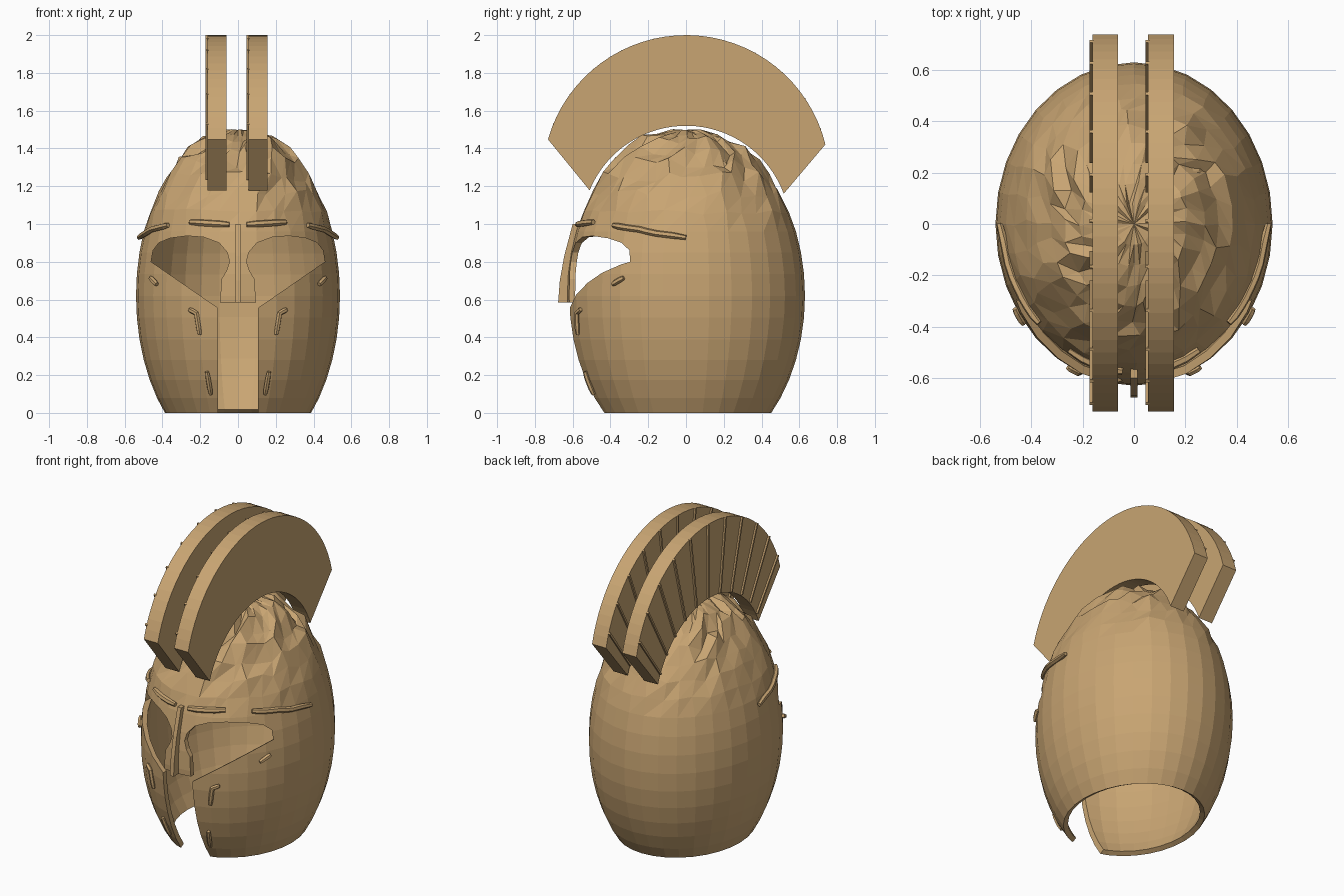
import bpy, bmesh, math, random
from mathutils import Matrix, Vector

random.seed(4)
cube = bpy.data.objects.get("Cube")
if cube:
    bpy.data.objects.remove(cube)

# Single clay colour
tan = bpy.data.materials.new("tan_clay")
tan.use_nodes = True
colour = (0.58, 0.375, 0.17, 1)
tan.diffuse_color = colour
tan.node_tree.nodes["Principled BSDF"].inputs["Base Color"].default_value = colour

RX, RY, RZ, CZ = 0.54, 0.63, 0.89, 0.62   # helmet ellipsoid


def add(name, bm):
    bmesh.ops.recalc_face_normals(bm, faces=bm.faces)
    mesh = bpy.data.meshes.new(name)
    bm.to_mesh(mesh)
    bm.free()
    obj = bpy.data.objects.new(name, mesh)
    bpy.context.collection.objects.link(obj)
    mesh.materials.append(tan)
    return obj


def prism(name, points, direction):
    """Extrude a closed outline along a direction."""
    bm = bmesh.new()
    face = bm.faces.new([bm.verts.new(p) for p in points])
    out = bmesh.ops.extrude_face_region(bm, geom=[face])
    moved = [v for v in out["geom"] if isinstance(v, bmesh.types.BMVert)]
    bmesh.ops.translate(bm, vec=direction, verts=moved)
    return add(name, bm)


# Helmet shell
bm = bmesh.new()
bmesh.ops.create_uvsphere(bm, u_segments=32, v_segments=24, radius=1)
bmesh.ops.transform(bm, matrix=Matrix.Translation((0, 0, CZ)) @ Matrix.Diagonal((RX, RY, RZ, 1)),
                    verts=bm.verts)
bmesh.ops.bisect_plane(bm, geom=bm.verts[:] + bm.edges[:] + bm.faces[:],
                       plane_co=(0, 0, 0), plane_no=(0, 0, -1), clear_outer=True)
helmet = add("helmet_shell", bm)
solid = helmet.modifiers.new("thickness", "SOLIDIFY")
solid.thickness, solid.offset = 0.032, -1

# Eye and mouth opening, mirrored about the nose guard
half = [(.095, .585), (.087, .71), (.062, .75), (.045, .8), (.057, .85), (.1, .9),
        (.18, .93), (.27, .937), (.36, .925), (.42, .9), (.45, .86), (.46, .8),
        (.105, .555), (.105, -.1)]
outline = half + [(-x, z) for x, z in reversed(half)]
cutter = prism("opening_cutter", [(x, -1, z) for x, z in outline], (0, 1, 0))
cutter.hide_render = True
cut = helmet.modifiers.new("opening", "BOOLEAN")
cut.operation, cut.solver, cut.object = "DIFFERENCE", "EXACT", cutter
bpy.context.view_layer.objects.active = helmet
for mod in ("thickness", "opening"):
    bpy.ops.object.modifier_apply(modifier=mod)
bpy.data.objects.remove(cutter)

# Rough hammered facets on the crown
bm = bmesh.new()
bm.from_mesh(helmet.data)
crown = [f for f in bm.faces if f.calc_center_median().z > 1.0]
bmesh.ops.triangulate(bm, faces=crown, quad_method="ALTERNATE")
for v in bm.verts:
    if v.co.z > 1.02:
        amount = min(1, (v.co.z - 0.9) * 3)
        ring = math.hypot(v.co.x, v.co.y)
        around = Vector((-v.co.y, v.co.x, 0)) * random.uniform(-.07, .07)
        out = Vector((v.co.x, v.co.y, 0)) * random.uniform(-.03, .03)
        rise = Vector((0, 0, random.uniform(-.03, .03) if ring > .2 else random.uniform(-.02, 0)))
        v.co += (around + out + rise) * amount
bm.to_mesh(helmet.data)
bm.free()

# Nose ridge
ridge = [(-.60, 1.0), (-.645, .83), (-.668, .7), (-.677, .585), (-.61, .585), (-.61, .8), (-.555, 1.0)]
prism("nose_ridge", [(-.013, y, z) for y, z in ridge], (.026, 0, 0))


# Raised strips that lie on the shell
def on_shell(x, z):
    level = 1 - ((z - CZ) / RZ) ** 2 - (x / RX) ** 2
    return Vector((x, -RY * math.sqrt(max(level, 0)), z))


def strip(name, path, radius, side):
    points = []
    for (x0, z0), (x1, z1) in zip(path, path[1:]):
        points += [on_shell(side * (x0 + (x1 - x0) * t / 4), z0 + (z1 - z0) * t / 4)
                   for t in range(4)]
    points.append(on_shell(side * path[-1][0], path[-1][1]))
    bm = bmesh.new()
    rings = []
    for i, p in enumerate(points):
        along = (points[min(i + 1, len(points) - 1)] - points[max(i - 1, 0)]).normalized()
        normal = Vector((p.x / RX ** 2, p.y / RY ** 2, (p.z - CZ) / RZ ** 2)).normalized()
        across = along.cross(normal).normalized()
        r = radius * (0.75 if i in (0, len(points) - 1) else 1)
        angles = [math.tau * k / 6 for k in range(6)]
        rings.append([bm.verts.new(p + normal * .006 + (across * math.cos(a) + normal * math.sin(a)) * r)
                      for a in angles])
    for a, b in zip(rings, rings[1:]):
        for k in range(6):
            j = (k + 1) % 6
            bm.faces.new((a[k], a[j], b[j], b[k]))
    bm.faces.new(rings[0])
    bm.faces.new(rings[-1])
    add(name, bm)


strips = {
    "inner_brow": ([(.045, .995), (.25, 1.008)], .018),
    "outer_brow": ([(.365, .992), (.45, .97), (.518, .927)], .017),
    "cheek_mark": ([(.425, .68), (.458, .715)], .015),
    "cheek_line": ([(.255, .548), (.218, .528), (.2, .415)], .014),
    "jaw_line": ([(.162, .22), (.142, .1)], .014),
}
for name, (path, radius) in strips.items():
    for label, side in (("left_", 1), ("right_", -1)):
        strip(label + name, path, radius, side)


# Twin arched crests with thin radial ribs on one face
def arc(radius, centre, start, end, t):
    a = math.radians(start + (end - start) * t)
    return radius * math.cos(a), centre + radius * math.sin(a)


def outer(t):
    return arc(.76, 1.24, 13.8, 164.1, t)


def inner(t):
    return arc(.552, .968, 20.4, 157.6, t)


STEPS, RIBS = 32, 11
profile = [outer(i / STEPS) for i in range(STEPS + 1)]
profile += [inner(1 - i / STEPS) for i in range(STEPS + 1)]
for label, x in (("right", -.162), ("left", .055)):
    prism(label + "_crest", [(x, y, z) for y, z in profile], (.1, 0, 0))
    for i in range(RIBS):
        t = (i + .5) / RIBS
        a, b = Vector(inner(t)), Vector(outer(t))
        d = (b - a).normalized() * .006
        side = Vector((-d.y, d.x))
        corners = (a + side + d, a - side + d, b - side, b + side)
        prism(f"{label}_crest_rib_{i + 1}", [(x - .011, c.x, c.y) for c in corners], (.016, 0, 0))
